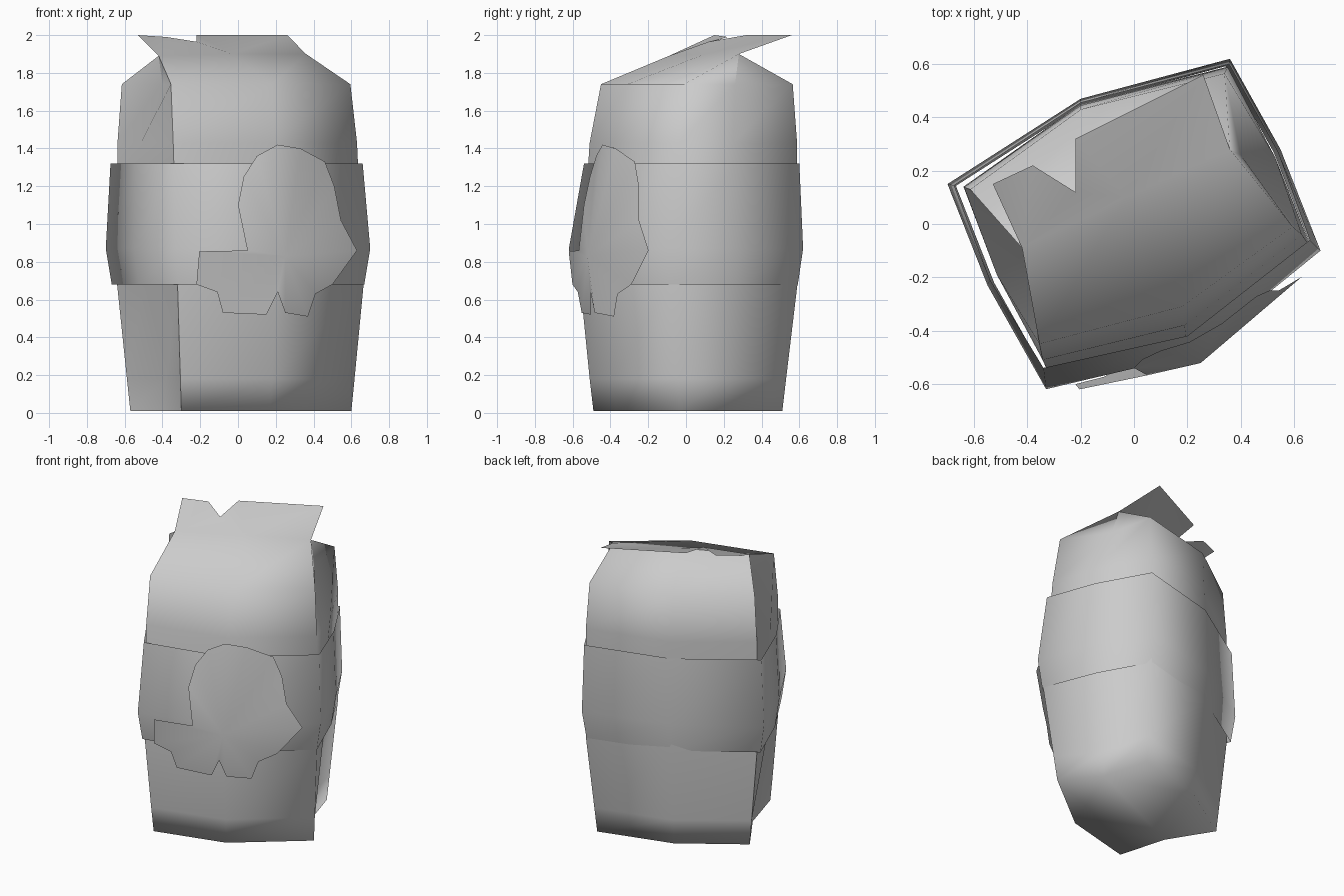
import bpy, bmesh

cube = bpy.data.objects.get("Cube")
if cube:
    bpy.data.objects.remove(cube, do_unlink=True)

grey = bpy.data.materials.new("plain_grey")
grey.use_nodes = True
grey.diffuse_color = (0.6, 0.6, 0.6, 1)
grey.node_tree.nodes["Principled BSDF"].inputs["Base Color"].default_value = (0.6, 0.6, 0.6, 1)


def finish(name, bm):
    for face in bm.faces:
        face.smooth = True
    mesh = bpy.data.meshes.new(name)
    bm.to_mesh(mesh)
    bm.free()
    mesh.materials.append(grey)
    bpy.context.collection.objects.link(bpy.data.objects.new(name, mesh))


def loft(bm, rings):
    """Join successive closed rings with quads and return their vertices."""
    rows = [[bm.verts.new((x, y, z)) for x, y in pts] for z, pts in rings]
    for low, high in zip(rows, rows[1:]):
        for i in range(len(low)):
            j = (i + 1) % len(low)
            bm.faces.new((low[i], low[j], high[j], high[i]))
    return rows


# Bag: front left, middle, right; right gusset; back right, middle, left; left gusset
bm = bmesh.new()
rows = loft(bm, [
    (0.01, [(-.30, -.49), (.17, -.37), (.60, -.03), (.41, .20), (.32, .51), (-.17, .38), (-.57, .12), (-.39, -.17)]),
    (0.18, [(-.305, -.51), (.18, -.39), (.617, -.045), (.42, .20), (.328, .53), (-.18, .40), (-.588, .125), (-.38, -.16)]),
    (0.68, [(-.32, -.56), (.20, -.46), (.665, -.09), (.50, .23), (.35, .59), (-.20, .45), (-.64, .14), (-.49, -.20)]),
    (1.43, [(-.343, -.51), (.19, -.38), (.63, -.04), (.53, .25), (.352, .588), (-.20, .445), (-.638, .138), (-.515, -.19)]),
    (1.74, [(-.355, -.45), (.18, -.31), (.595, -.01), (.40, .26), (.34, .565), (-.20, .43), (-.615, .13), (-.40, -.11)]),
])
bm.faces.new(list(reversed(rows[0])))

# Shoulders: both panels close on one seal line
seal_points = [(-.42, -.09, 1.89), (-.03, .10, 1.90), (.36, .28, 1.90)]
left, mid, right = [bm.verts.new(p) for p in seal_points]
back_left, back_mid, back_right = [bm.verts.new(p) for p in seal_points]
top = rows[-1]
panels = [
    (top[0], top[1], mid, left), (top[1], top[2], right, mid),
    (top[2], top[3], right), (top[3], top[4], back_right),
    (top[4], top[5], back_mid, back_right), (top[5], top[6], back_left, back_mid),
    (top[6], top[7], back_left), (top[7], top[0], left),
]
for panel in panels:
    bm.faces.new(panel)

# Torn seal strip continues the front panel, leaning backwards, with a notch
end, notch_right, notch, notch_left, tip = [bm.verts.new(p) for p in (
    (.26, .56, 2), (-.22, .32, 2), (-.22, .12, 1.965), (-.38, .22, 1.99), (-.53, .15, 2))]
for strip in ((left, notch_left, tip), (left, notch, notch_left), (left, mid, notch),
              (mid, notch_right, notch), (mid, end, notch_right), (mid, right, end)):
    bm.faces.new(strip)

# Crisp folds along both edges of the left gusset
for column in (0, 6):
    for low, high in zip(rows, rows[1:]):
        bm.edges.get((low[column], high[column])).smooth = False
for a, b in ((top[0], left), (top[6], back_left), (rows[0][6], rows[0][7]), (rows[0][7], rows[0][0])):
    bm.edges.get((a, b)).smooth = False
finish("bag_body", bm)

# Open wrap-around label band
bm = bmesh.new()
widest = [(-.33, -.62), (.22, -.49), (.70, -.10), (.55, .28), (.36, .62), (-.20, .47), (-.70, .15), (-.55, -.23)]
band_top = [(-.34, -.54), (.20, -.42), (.66, -.06), (.54, .27), (.357, .60), (-.20, .455), (-.675, .145), (-.54, -.21)]
loft(bm, [
    (0.68, [(x * .955, y * .955) for x, y in widest]),
    (0.87, widest),
    (1.32, band_top),
])
finish("label_band", bm)

# Front emblem: outline bent to follow the band, fanned from a raised centre
outline = [(-.22, .68), (-.205, .855), (.05, .86), (0, 1.10), (.03, 1.25), (.10, 1.36), (.21, 1.42),
           (.33, 1.40), (.46, 1.33), (.51, 1.20), (.545, 1.02), (.63, .86), (.50, .68), (.41, .63),
           (.37, .51), (.25, .53), (.21, .64), (.15, .52), (-.08, .53), (-.11, .64)]


def on_band(x, z):
    slope = .21 if x < .26 else .88
    lean = .17 * (z - .87) if z > .87 else .13 * (.87 - z)
    return (x, -.525 + slope * (x - .26) + lean, z)


bm = bmesh.new()
hub = bm.verts.new(on_band(.25, .83))
rim = [bm.verts.new(on_band(x, z)) for x, z in outline]
for a, b in zip(rim, rim[1:] + rim[:1]):
    bm.faces.new((hub, b, a))
finish("front_emblem", bm)
